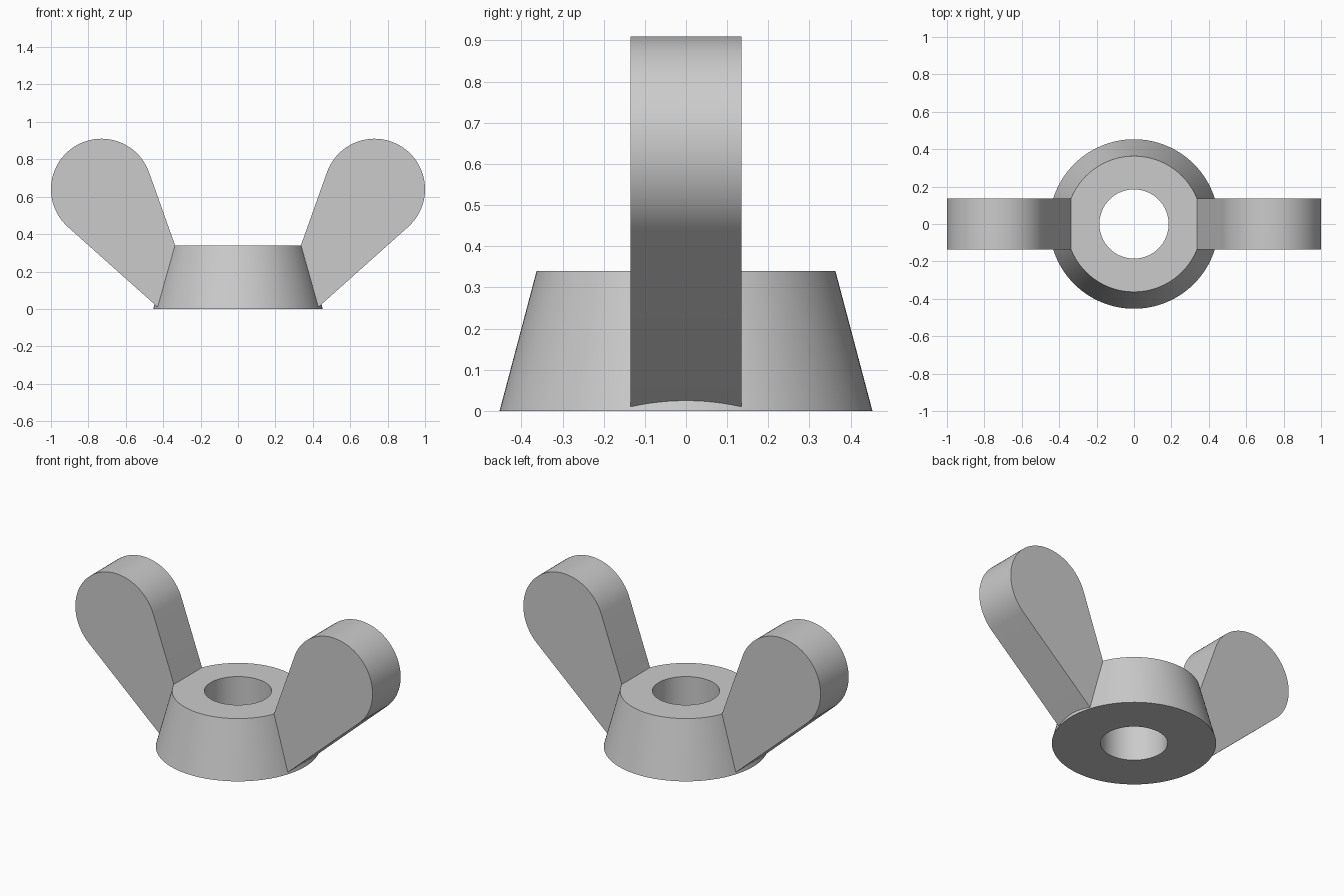
import bpy, bmesh
from math import sin, cos, radians

cube = bpy.data.objects.get("Cube")
if cube:
    bpy.data.objects.remove(cube, do_unlink=True)

# One plain metal colour
metal = bpy.data.materials.new("grey_metal")
metal.use_nodes = True
GREY = (0.6, 0.6, 0.6, 1)
metal.diffuse_color = GREY
metal.node_tree.nodes["Principled BSDF"].inputs["Base Color"].default_value = GREY


def finish(bm, name):
    bmesh.ops.remove_doubles(bm, verts=bm.verts, dist=1e-5)
    bmesh.ops.recalc_face_normals(bm, faces=bm.faces)
    mesh = bpy.data.meshes.new(name)
    bm.to_mesh(mesh)
    bm.free()
    mesh.materials.append(metal)
    obj = bpy.data.objects.new(name, mesh)
    bpy.context.collection.objects.link(obj)
    bpy.ops.object.select_all(action='DESELECT')
    obj.select_set(True)
    bpy.context.view_layer.objects.active = obj
    bpy.ops.object.shade_smooth_by_angle(angle=radians(25))
    return obj


# Tapered hub with a straight bore, turned from a closed profile
HEIGHT, R_BASE, R_TOP, R_BORE = 0.34, 0.453, 0.363, 0.185
bm = bmesh.new()
profile = [(R_BORE, 0), (R_BASE, 0), (R_TOP, HEIGHT), (R_BORE, HEIGHT)]
ring = [bm.verts.new((r, 0, z)) for r, z in profile]
edges = [bm.edges.new((ring[i], ring[(i + 1) % 4])) for i in range(4)]
bmesh.ops.spin(bm, geom=ring + edges, cent=(0, 0, 0), axis=(0, 0, 1),
               angle=radians(360), steps=128)
finish(bm, "hub")


# Wings: teardrop outline, rounded tip, root sunk into the hub
def wing(name, side):
    cx, cz, r, half = 0.73, 0.64, 0.27, 0.135
    steps = 48
    start, end = -48.2, 160.2
    outline = [(0.3365, HEIGHT), (0.31, 0.266), (0.422, 0.003)]
    for i in range(steps + 1):
        a = radians(start + (end - start) * i / steps)
        outline.append((cx + r * cos(a), cz + r * sin(a)))
    bm = bmesh.new()
    face = bm.faces.new([bm.verts.new((side * x, -half, z)) for x, z in outline])
    out = bmesh.ops.extrude_face_region(bm, geom=[face])
    moved = [v for v in out["geom"] if isinstance(v, bmesh.types.BMVert)]
    bmesh.ops.translate(bm, verts=moved, vec=(0, 2 * half, 0))
    finish(bm, name)


wing("left_wing", 1)
wing("right_wing", -1)
